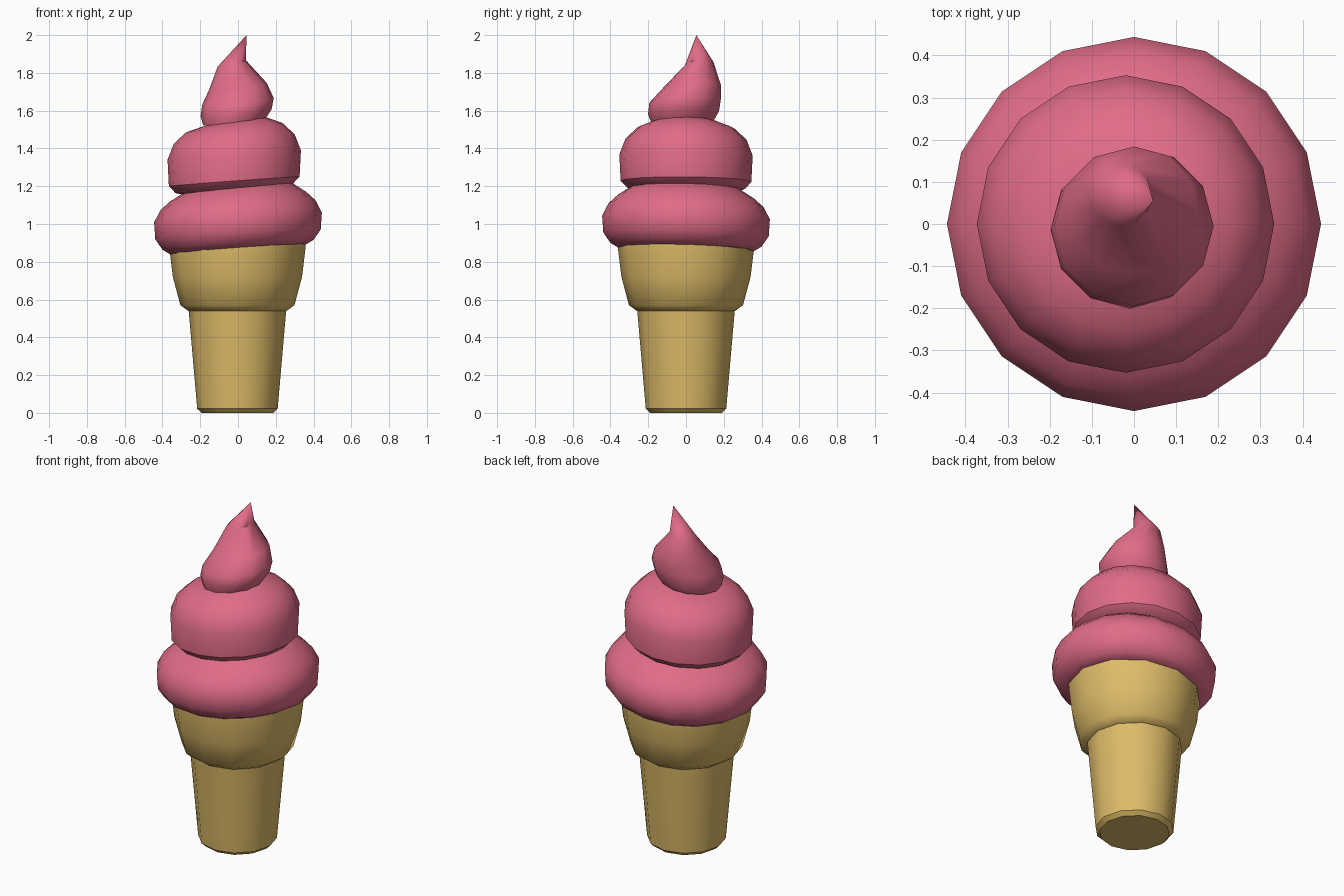
import bpy, math

if "Cube" in bpy.data.objects:
    bpy.data.objects.remove(bpy.data.objects["Cube"])


def material(name, rgb):
    m = bpy.data.materials.new(name)
    m.diffuse_color = (*rgb, 1)
    m.use_nodes = True
    m.node_tree.nodes["Principled BSDF"].inputs["Base Color"].default_value = m.diffuse_color
    return m


pink = material("pink ice cream", (0.745, 0.15, 0.242))
wafer = material("golden wafer", (0.73, 0.50, 0.14))


def stack(name, rings, sides, mat, tilt=(0, 0), tip=None, cap=False, angle=40):
    """Loft round rings (cx, cy, radius, z) upward; tilt lifts z across x and y."""
    verts, faces = [], []
    for cx, cy, r, z in rings:
        for i in range(sides):
            a = math.tau * i / sides
            c, s = math.cos(a), math.sin(a)
            verts.append((cx + r * c, cy + r * s, z + tilt[0] * c + tilt[1] * s))
    for k in range(len(rings) - 1):
        for i in range(sides):
            j = (i + 1) % sides
            p, q = k * sides, (k + 1) * sides
            faces.append((p + i, p + j, q + j, q + i))
    if cap:
        faces.append(tuple(reversed(range(sides))))
    if tip:
        verts.append(tip)
        p = (len(rings) - 1) * sides
        for i in range(sides):
            faces.append((p + i, p + (i + 1) % sides, len(verts) - 1))
    me = bpy.data.meshes.new(name)
    me.from_pydata(verts, [], faces)
    me.materials.append(mat)
    ob = bpy.data.objects.new(name, me)
    bpy.context.collection.objects.link(ob)
    bpy.ops.object.select_all(action='DESELECT')
    ob.select_set(True)
    bpy.context.view_layer.objects.active = ob
    bpy.ops.object.shade_smooth_by_angle(angle=math.radians(angle))
    return ob


def centred(x, profile):
    return [(x, 0, r, z) for r, z in profile]


# Wafer cone: tapered stem and flared cup
stack("cone", centred(-0.003, [
    (0.19, 0), (0.213, 0.022), (0.258, 0.54), (0.262, 0.541), (0.302, 0.57),
    (0.342, 0.72), (0.359, 0.86), (0.36, 0.90)]), 12, wafer, cap=True)

# Two tilted swirl layers
stack("lower_swirl", centred(0, [
    (0.30, 0.868), (0.36, 0.866), (0.40, 0.89), (0.438, 0.945), (0.444, 1.035),
    (0.41, 1.10), (0.36, 1.145), (0.29, 1.19), (0.25, 1.20)]),
    16, pink, tilt=(0.026, -0.01))
stack("middle_swirl", centred(-0.02, [
    (0.27, 1.18), (0.31, 1.188), (0.346, 1.225), (0.353, 1.365), (0.32, 1.45),
    (0.255, 1.51), (0.17, 1.54), (0.12, 1.55)]),
    16, pink, tilt=(0.025, -0.003))

# Leaning pointed peak
stack("peak", [
    (-0.02, -0.02, 0.13, 1.535), (-0.02, -0.018, 0.165, 1.54), (-0.01, -0.013, 0.188, 1.59),
    (0, -0.005, 0.189, 1.65), (0, 0.032, 0.152, 1.73), (-0.033, 0.07, 0.075, 1.85)],
    12, pink, tilt=(0.017, 0.008), tip=(0.045, 0.055, 2.0))
